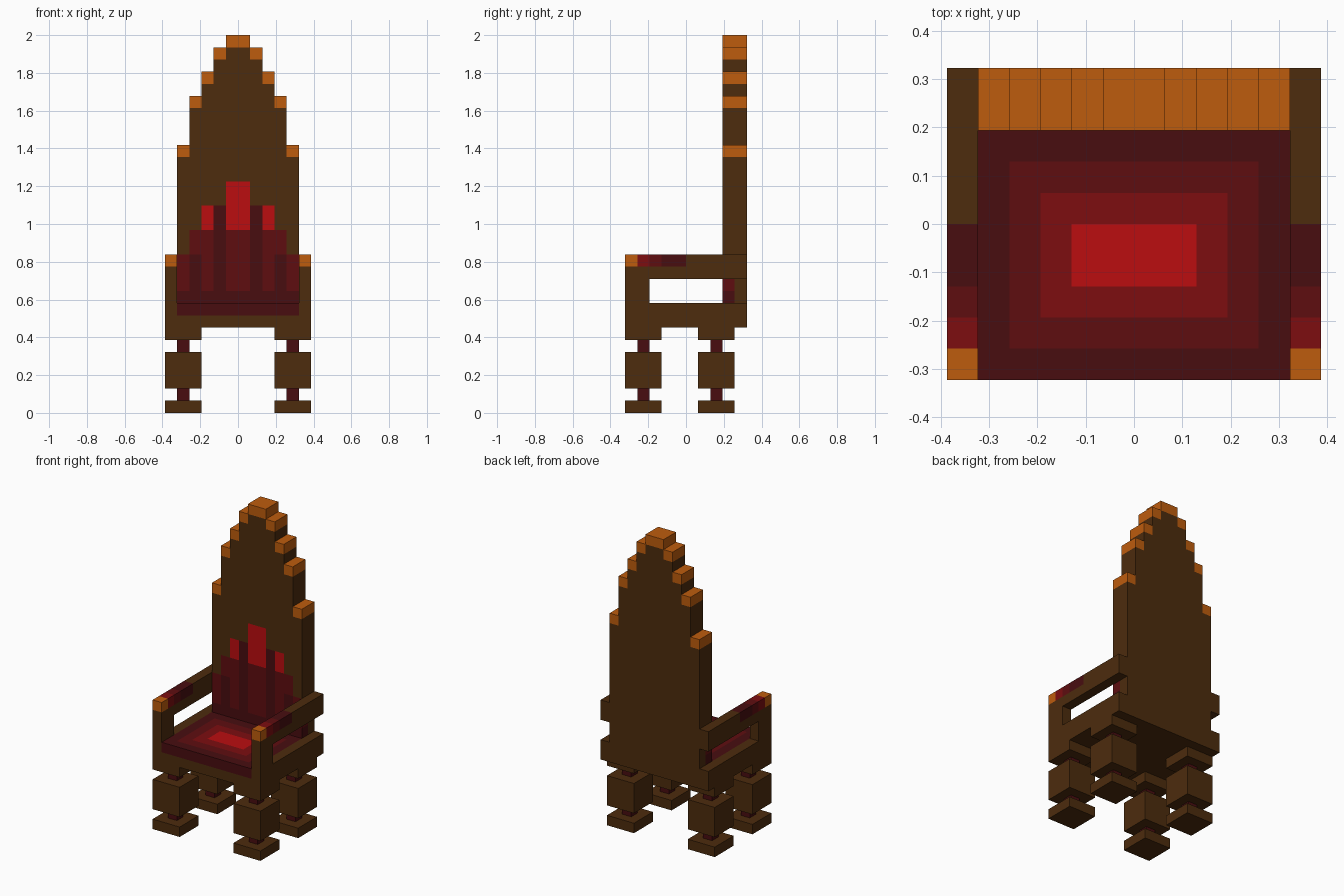
import bpy
import bmesh
from mathutils import Vector

cube = bpy.data.objects.get("Cube")
if cube:
    bpy.data.objects.remove(cube, do_unlink=True)

U = 2 / 31  # one block of the chair's grid


def make_material(name, rgb):
    mat = bpy.data.materials.new(name)
    mat.use_nodes = True
    colour = (*rgb, 1)
    mat.diffuse_color = colour
    mat.node_tree.nodes["Principled BSDF"].inputs["Base Color"].default_value = colour
    return mat


WOOD = make_material("brown_wood", (0.074, 0.025, 0.004))
GOLD = make_material("orange_trim", (0.515, 0.107, 0.004))
RED1 = make_material("darkest_red", (0.065, 0.004, 0.005))
RED2 = make_material("dark_red", (0.114, 0.004, 0.005))
RED3 = make_material("medium_red", (0.205, 0.004, 0.005))
RED4 = make_material("bright_red", (0.497, 0.004, 0.005))


def finish(name, bm, *mats):
    bmesh.ops.recalc_face_normals(bm, faces=bm.faces)
    mesh = bpy.data.meshes.new(name)
    bm.to_mesh(mesh)
    bm.free()
    for mat in mats:
        mesh.materials.append(mat)
    obj = bpy.data.objects.new(name, mesh)
    bpy.context.collection.objects.link(obj)
    return obj


def add_box(bm, x, y, z):
    """Box from three (low, high) ranges in grid blocks."""
    verts = bmesh.ops.create_cube(bm, size=1)["verts"]
    for v in verts:
        v.co = Vector([U * ((a + b) / 2 + c * (b - a)) for (a, b), c in zip((x, y, z), v.co)])
    return verts


def box(name, mat, x, y, z):
    bm = bmesh.new()
    add_box(bm, x, y, z)
    return finish(name, bm, mat)


def pair(name, mat, x, y, z):
    box("left_" + name, mat, x, y, z)
    box("right_" + name, mat, (-x[1], -x[0]), y, z)


def stepped_slab(name, bottoms, tops, y):
    """Symmetrical slab whose one-block columns, centre outwards, have given ends."""
    def steps(heights):
        half = [(i + d, h) for i, h in enumerate(heights) for d in (0, 1)][1:]
        return [(-px, pz) for px, pz in reversed(half)] + half
    outline = []
    for p in steps(tops) + steps(bottoms)[::-1]:
        if p not in outline:
            outline.append(p)
    bm = bmesh.new()
    face = bm.faces.new([bm.verts.new((px * U, y[0] * U, pz * U)) for px, pz in outline])
    new = bmesh.ops.extrude_face_region(bm, geom=[face])["geom"]
    bmesh.ops.translate(bm, vec=(0, (y[1] - y[0]) * U, 0),
                        verts=[g for g in new if isinstance(g, bmesh.types.BMVert)])
    return finish(name, bm, WOOD)


# Legs: foot, thin red stems, block and top pad
for place, y in (("front", -5), ("back", 1)):
    for part, z in (("foot", (0, 1)), ("leg_block", (2, 5)), ("leg_pad", (6, 7))):
        pair(place + "_" + part, WOOD, (3, 6), (y, y + 3), z)
    for part, z in (("lower_stem", (1, 2)), ("upper_stem", (5, 6))):
        pair(place + "_" + part, RED1, (4, 5), (y + 1, y + 2), z)

# Seat frame
box("seat_base", WOOD, (-6, 6), (-5, 5), (7, 8))
pair("seat_rail", WOOD, (5, 6), (-5, 5), (8, 9))

# Cushion with concentric, brighter rings inset in its top
bm = bmesh.new()
add_box(bm, (-5, 5), (-5, 3), (8, 9))
bm.normal_update()
top = max(bm.faces, key=lambda f: f.calc_center_median().z)
for ring in (1, 2, 3):
    bmesh.ops.inset_region(bm, faces=[top], thickness=U, use_even_offset=True)
    top.material_index = ring
    # the surrounding ring keeps the previous colour
    for edge in top.edges:
        for f in edge.link_faces:
            if f is not top:
                f.material_index = ring - 1
finish("seat_cushion", bm, RED1, RED2, RED3, RED4)

# Arms: front post, rail and coloured bands along the top
pair("arm_post", WOOD, (5, 6), (-5, -3), (9, 11))
pair("arm_rail", WOOD, (5, 6), (-5, 5), (11, 12))
for part, mat, y in (("arm_tip", GOLD, (-5, -4)), ("arm_medium_band", RED3, (-4, -3)),
                     ("arm_dark_band", RED2, (-3, -2)), ("arm_darkest_band", RED1, (-2, 0)),
                     ("arm_rear", WOOD, (0, 5))):
    pair(part, mat, (5, 6), y, (12, 13))

# Backrest: wooden slabs, the front one cut away for the upholstery
tops = [30, 29, 27, 25, 21]
padding = [19, 17, 17, 15, 13]
stepped_slab("backrest_rear", [8] * 5, tops, (4, 5))
stepped_slab("backrest_front", padding, tops, (3, 4))

# Orange caps on the steps
box("crown_cap", GOLD, (-1, 1), (3, 5), (30, 31))
for i, z in enumerate(tops[1:], 1):
    pair("step_cap_%d" % i, GOLD, (i, i + 1), (3, 5), (z, z + 1))

# Back upholstery: stripes that brighten upwards
box("back_padding_base", RED1, (-5, 5), (3, 4), (8, 10))
box("centre_stripe_low", RED2, (-1, 1), (3, 4), (10, 15))
box("centre_stripe_high", RED4, (-1, 1), (3, 4), (15, 19))
for part, mat, x, z in (("inner_dark_stripe", RED1, 1, (10, 17)),
                        ("bright_stripe_low", RED2, 2, (10, 15)),
                        ("bright_stripe_high", RED4, 2, (15, 17)),
                        ("outer_stripe_low", RED1, 3, (10, 13)),
                        ("outer_stripe_high", RED2, 3, (13, 15)),
                        ("edge_stripe", RED2, 4, (10, 13))):
    pair(part, mat, (x, x + 1), (3, 4), z)
